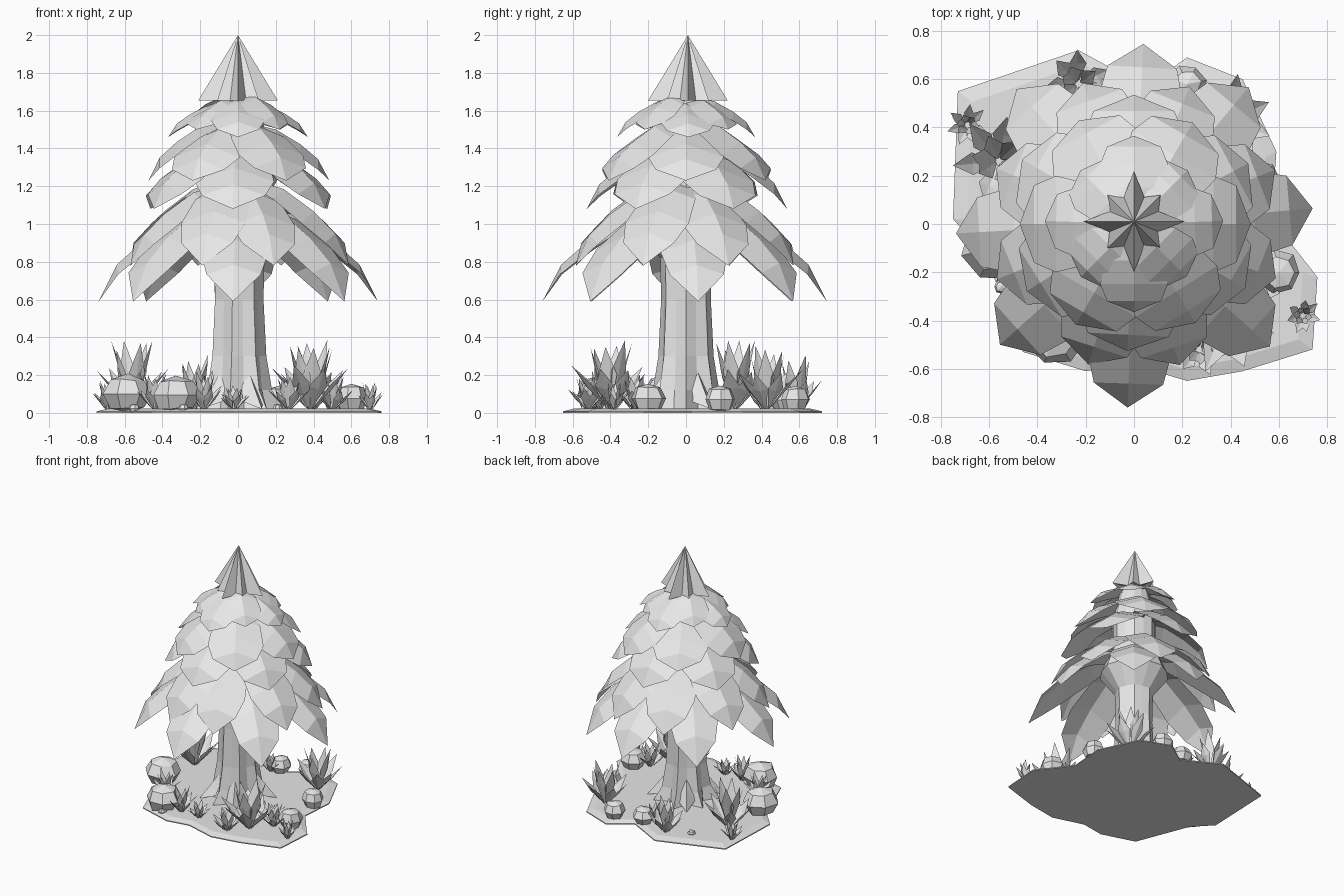
import bpy, bmesh, math, random
from mathutils import Vector, Matrix

random.seed(4)
if bpy.data.objects.get("Cube"):
    bpy.data.objects.remove(bpy.data.objects["Cube"], do_unlink=True)

grey = bpy.data.materials.new("pale_grey")
grey.use_nodes = True
grey.diffuse_color = (0.8, 0.8, 0.8, 1)
grey.node_tree.nodes["Principled BSDF"].inputs["Base Color"].default_value = (0.8, 0.8, 0.8, 1)


def finish(bm, name, solid=False):
    """Turn a bmesh into a flat-shaded object."""
    if solid:
        bmesh.ops.recalc_face_normals(bm, faces=bm.faces)
    mesh = bpy.data.meshes.new(name)
    bm.to_mesh(mesh)
    bm.free()
    mesh.materials.append(grey)
    obj = bpy.data.objects.new(name, mesh)
    bpy.context.collection.objects.link(obj)


def loft(bm, rings):
    """Skin equal-length rings of points and cap both ends."""
    rows = [[bm.verts.new(p) for p in ring] for ring in rings]
    n = len(rows[0])
    for low, high in zip(rows, rows[1:]):
        for i in range(n):
            j = (i + 1) % n
            bm.faces.new((low[i], low[j], high[j], high[i]))
    bm.faces.new(rows[0][::-1])
    bm.faces.new(rows[-1])


def star_ring(n, r_out, r_in, z):
    """Ring that alternates between two radii."""
    return [Vector(((r_in if i % 2 else r_out) * math.cos(math.tau * i / n),
                    (r_in if i % 2 else r_out) * math.sin(math.tau * i / n), z))
            for i in range(n)]


def strip(bm, rows, matrix):
    """Ridged blade from rows of (distance, height, half width, edge drop)."""
    prev = None
    for r, z, w, drop in rows:
        pts = [(r, 0, z)] if w == 0 else [(r, -w, z - drop), (r, 0, z), (r, w, z - drop)]
        cur = [bm.verts.new(matrix @ Vector(p)) for p in pts]
        if prev:
            for i in (0, 1):
                if len(cur) == 1:
                    bm.faces.new((prev[i], cur[0], prev[i + 1]))
                elif len(prev) == 1:
                    bm.faces.new((prev[0], cur[i], cur[i + 1]))
                else:
                    bm.faces.new((prev[i], cur[i], cur[i + 1], prev[i + 1]))
        prev = cur


# Ground slab with a bevelled rim
outline = [(.74, -.52), (.76, -.22), (.65, -.08), (.57, .03), (.59, .3), (.52, .45),
           (.45, .6), (.22, .69), (.05, .57), (-.12, .66), (-.23, .72), (-.73, .55),
           (-.75, .02), (-.62, -.12), (-.46, -.53), (-.2, -.61), (-.02, -.58),
           (.22, -.65), (.45, -.61)]
bm = bmesh.new()
loft(bm, [[Vector((x * s, y * s, z)) for x, y in outline]
          for s, z in ((1, 0), (1, .008), (.92, .022))])
finish(bm, "ground", True)

# Trunk with root flare and a core that carries the branches
bm = bmesh.new()
loft(bm, [star_ring(14, *ring) for ring in (
    (.25, .15, .01), (.18, .14, .12), (.15, .125, .3), (.135, .12, .6), (.14, .13, .82),
    (.25, .24, .97), (.16, .15, 1.2), (.16, .15, 1.43), (.1, .1, 1.66))])
finish(bm, "trunk", True)

# Pointed roots leaning on the trunk
bm = bmesh.new()
for a in (-1.1, .5, 2.2, 3.9):
    strip(bm, [(.1, .26, .03, .04), (.17, .16, .06, .1), (.28, .02, 0, 0)],
          Matrix.Rotation(a, 4, "Z"))
finish(bm, "roots")

# Drooping branch tiers: inner radius, tip radius, top, tip height, half width, angles
tiers = [
    (.1, .75, 1.1, .59, .18, (5, 50, 87, 131, 183, 222, 268, 318)),
    (.1, .62, 1.21, .78, .18, (21, 68, 110, 158, 202, 252, 288, 339)),
    (.08, .53, 1.42, 1.08, .21, (28, 90, 150, 212, 267, 330)),
    (.08, .48, 1.53, 1.23, .2, (0, 60, 118, 180, 240, 302)),
    (.06, .37, 1.65, 1.46, .14, (2, 90, 178, 270)),
    (.06, .31, 1.67, 1.5, .13, (45, 135, 225, 315)),
]
shape = [(0, 0, .5), (.3, .1, .85), (.62, .36, 1), (.85, .62, .8), (1, 1, 0)]
for k, (r0, r1, z0, z1, w, angles) in enumerate(tiers):
    bm = bmesh.new()
    for i, angle in enumerate(angles):
        size = random.uniform(.98, 1.02)
        lift = (i % 2) * .02
        strip(bm, [(r0 + (r1 - r0) * f * size, z0 + lift + (z1 - z0 - lift) * d, w * b, w * b * .35)
                   for f, d, b in shape], Matrix.Rotation(math.radians(angle), 4, "Z"))
    finish(bm, f"branch_tier_{k + 1}")

# Star-shaped cone on top
bm = bmesh.new()
ring = []
for i in range(16):
    a = math.tau * i / 16
    r = .11 if i % 2 else (.21 if i % 4 == 0 else .155)
    ring.append(bm.verts.new((r * math.cos(a), r * math.sin(a) + .01, 1.655)))
tip = bm.verts.new((0, .01, 2))
hollow = bm.verts.new((0, .01, 1.69))
for i in range(16):
    j = (i + 1) % 16
    bm.faces.new((ring[i], ring[j], tip))
    bm.faces.new((ring[j], ring[i], hollow))
finish(bm, "tree_top", True)

# Spiky plants: x, y, radius, height
plants = [(.38, -.4, .2, .4), (-.56, .26, .18, .38), (-.23, .58, .14, .3), (.4, .43, .17, .36),
          (-.69, .41, .08, .16), (.7, -.38, .07, .16), (.27, -.52, .11, .2), (.5, -.27, .11, .2),
          (-.02, -.46, .08, .14), (-.18, -.45, .1, .22), (-.05, .48, .08, .16), (-.44, -.28, .1, .2)]
for k, (x, y, r, h) in enumerate(plants):
    bm = bmesh.new()
    place = Matrix.Translation((x, y, .015))
    for count, reach, rise in ((7, 1.1, .58), (6, .6, .92)):
        for i in range(count):
            turn = (i + random.uniform(-.2, .2)) * math.tau / count + reach * 3
            s = random.uniform(.85, 1.06)
            strip(bm, [(.01, 0, 0, 0),
                       (r * reach * .55, h * rise * .5 * s, r * .26, -r * .1),
                       (r * reach * s, h * rise * s, 0, 0)],
                  place @ Matrix.Rotation(turn, 4, "Z"))
    finish(bm, f"spiky_plant_{k + 1}")

# Rounded rocks and pebbles: x, y, radius, height
rocks = [(-.58, -.1, .13, .21), (-.33, -.46, .13, .2), (.6, -.2, .09, .16), (.53, .18, .08, .15),
         (.22, .58, .08, .15), (0, .53, .08, .14), (-.55, -.26, .03, .05), (-.29, -.53, .03, .05),
         (.21, -.42, .025, .05), (-.4, .5, .03, .05)]
for k, (x, y, r, h) in enumerate(rocks):
    bm = bmesh.new()
    bmesh.ops.create_uvsphere(bm, u_segments=7, v_segments=4, radius=1)
    for v in bm.verts:
        v.co *= random.uniform(.93, 1.08)
    bm.transform(Matrix.Translation((x, y, h * .48)) @ Matrix.Rotation(k, 4, "Z")
                 @ Matrix.Diagonal((r, r, h * .5, 1)))
    for v in bm.verts:
        v.co.z = max(v.co.z, .005)
    finish(bm, f"rock_{k + 1}")
